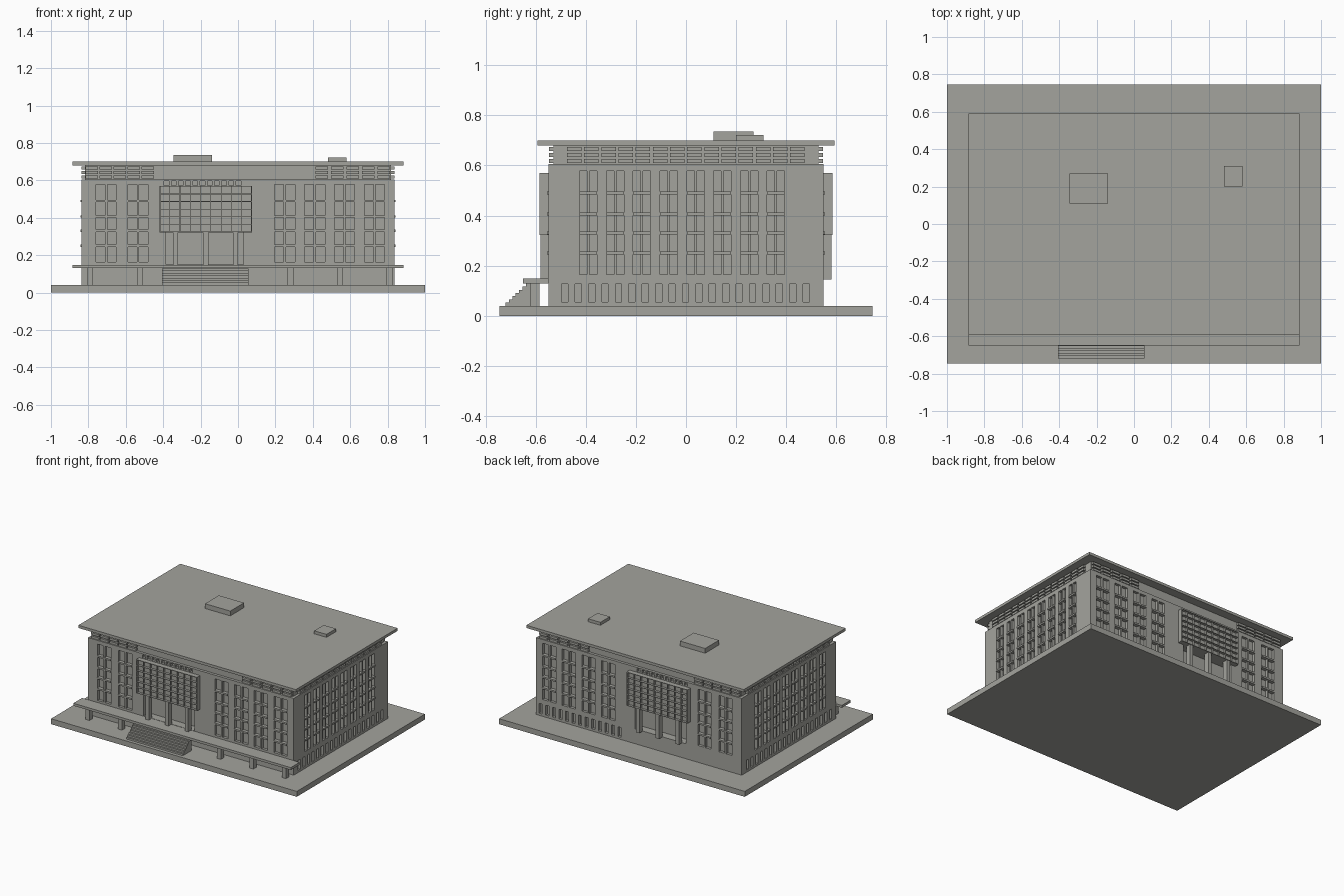
import bpy, bmesh

if "Cube" in bpy.data.objects:
    bpy.data.objects.remove(bpy.data.objects["Cube"])

stone = bpy.data.materials.new("grey_stone")
stone.diffuse_color = (0.37, 0.37, 0.34, 1)
stone.use_nodes = True
stone.node_tree.nodes["Principled BSDF"].inputs["Base Color"].default_value = stone.diffuse_color

HX, HY = 0.837, 0.548          # half width and half depth of the walls


def finish(name, bm):
    me = bpy.data.meshes.new(name)
    bm.to_mesh(me)
    bm.free()
    me.materials.append(stone)
    ob = bpy.data.objects.new(name, me)
    bpy.context.collection.objects.link(ob)
    return ob


def quad(bm, pts, flip=False):
    vs = [bm.verts.new(p) for p in pts]
    bm.faces.new(vs[::-1] if flip else vs)


def box(bm, x0, x1, y0, y1, z0, z1):
    x0, x1 = sorted((x0, x1))
    y0, y1 = sorted((y0, y1))
    b = [(x0, y0), (x1, y0), (x1, y1), (x0, y1)]
    quad(bm, [(x, y, z1) for x, y in b])
    quad(bm, [(x, y, z0) for x, y in b], True)
    for p, q in zip(b, b[1:] + b[:1]):
        quad(bm, [(*p, z0), (*q, z0), (*q, z1), (*p, z1)])


def box_object(name, *dims):
    bm = bmesh.new()
    box(bm, *dims)
    return finish(name, bm)


# Each side maps (along wall, depth inward, height) to a point
SIDES = {
    "front": (lambda u, d, z: (u, -HY + d, z), False),
    "back": (lambda u, d, z: (u, HY - d, z), True),
    "right": (lambda u, d, z: (HX - d, u, z), False),
    "left": (lambda u, d, z: (-HX + d, u, z), True),
}


def wall(bm, side, u, z, u_holes=(), z_holes=(), depth=0.02):
    """Wall rectangle with a recess at every crossing of u_holes and z_holes."""
    f, flip = SIDES[side]
    us = sorted({*u, *[v for h in u_holes for v in h]})
    zs = sorted({*z, *[v for h in z_holes for v in h]})
    for a, b in zip(us, us[1:]):
        for c, e in zip(zs, zs[1:]):
            hole = (a, b) in u_holes and (c, e) in z_holes
            d = depth if hole else 0
            ring = [(a, c), (b, c), (b, e), (a, e)]
            quad(bm, [f(p[0], d, p[1]) for p in ring], flip)
            if hole:
                for p, q in zip(ring, ring[1:] + ring[:1]):
                    quad(bm, [f(p[0], 0, p[1]), f(q[0], 0, q[1]),
                              f(q[0], d, q[1]), f(p[0], d, p[1])], flip)


def side_box(bm, side, u0, u1, d0, d1, z0, z1):
    f = SIDES[side][0]
    a, b = f(u0, d0, z0), f(u1, d1, z1)
    box(bm, a[0], b[0], a[1], b[1], z0, z1)


def pairs(centres, width, gap):
    return [h for c in centres for h in ((c - gap / 2 - width, c - gap / 2),
                                         (c + gap / 2, c + gap / 2 + width))]


ROWS = [(0.164, 0.244), (0.256, 0.324), (0.336, 0.400), (0.412, 0.484), (0.496, 0.578)]
VENT_Z = [(0.056, 0.128)]
LEFT_BAYS = [-0.705, -0.535]
RIGHT_BAYS = [0.25, 0.41, 0.57, 0.73]
SIDE_BAYS = [-0.39 + 0.107 * i for i in range(8)]
P0, P1 = -0.42, 0.075          # lattice bay extent

# Base slab
box_object("base_slab", -1, 1, -0.745, 0.745, 0, 0.04)

# Front and back walls: windows, entrance recess, notches over the lattice bay
for s in ("front", "back"):
    bm = bmesh.new()
    vents = [(0.145 + 0.0535 * i, 0.17 + 0.0535 * i) for i in range(13)] if s == "back" else []
    wall(bm, s, (-HX, P0), (0.145, 0.6), pairs(LEFT_BAYS, 0.048, 0.012), ROWS)
    wall(bm, s, (P1, HX), (0.145, 0.6), pairs(RIGHT_BAYS, 0.048, 0.012), ROWS)
    wall(bm, s, (-HX, P1), (0.04, 0.145))
    wall(bm, s, (P1, HX), (0.04, 0.145), vents, VENT_Z)
    wall(bm, s, (P0, P1), (0.145, 0.325), [(-0.385, 0.03)], [(0.15, 0.322)], 0.06)
    notches = [(-0.395 + 0.0385 * i, -0.37 + 0.0385 * i) for i in range(11)]
    wall(bm, s, (P0, P1), (0.325, 0.6), notches, [(0.573, 0.597)])
    finish(s + "_wall", bm)

# Side walls: tall window bays and a row of low vents
for s in ("right", "left"):
    bm = bmesh.new()
    wall(bm, s, (-HY, HY), (0.145, 0.6), pairs(SIDE_BAYS, 0.03, 0.01), ROWS)
    wall(bm, s, (-HY, HY), (0.04, 0.145),
         [(-0.496 + 0.0535 * i, -0.471 + 0.0535 * i) for i in range(19)], VENT_Z)
    finish(s + "_wall", bm)

# Thin sills between the window rows
bm = bmesh.new()
for s in SIDES:
    long = s in ("front", "back")
    half = 0.054 if long else 0.035
    for c in (LEFT_BAYS + RIGHT_BAYS if long else SIDE_BAYS):
        for lo, hi in zip(ROWS, ROWS[1:]):
            side_box(bm, s, c - half, c + half, -0.006, 0.004, lo[1], hi[0])
finish("window_sills", bm)

# Attic band: ledge, recessed core, and short louvre bars in three rows
box_object("attic_ledge", -HX, HX, -HY, HY, 0.599, 0.605)
box_object("attic_core", -HX + 0.02, HX - 0.02, -HY + 0.02, HY - 0.02, 0.605, 0.68)
bm = bmesh.new()
for s in SIDES:
    if s in ("front", "back"):
        starts = [-0.815 + 0.075 * i for i in range(5)] + [0.415 + 0.083 * i for i in range(5)]
        length = 0.066
    else:
        starts = [-0.475 + 0.0685 * i for i in range(14)]
        length = 0.058
    for u in starts:
        for z in (0.609, 0.633, 0.657):
            side_box(bm, s, u, u + length, 0.001, 0.022, z, z + 0.016)
finish("attic_louvres", bm)

# Roof and rooftop boxes
box_object("roof_slab", -0.885, 0.885, -0.592, 0.592, 0.68, 0.70)
box_object("roof_house", -0.345, -0.14, 0.11, 0.27, 0.70, 0.735)
box_object("roof_hatch", 0.48, 0.58, 0.20, 0.31, 0.70, 0.722)

# Lattice bays with three columns below, front and back
for s in ("front", "back"):
    bm = bmesh.new()
    Z0, Z1, OUT = 0.322, 0.57, -0.036
    side_box(bm, s, P0, P1, -0.018, 0, Z0, Z1)
    for u in (P0, P1 - 0.006):
        side_box(bm, s, u, u + 0.006, OUT, 0, Z0, Z1)
    for i in range(7):
        z = Z0 + (Z1 - Z0 - 0.004) * i / 6
        side_box(bm, s, P0, P1, OUT, 0, z, z + 0.004)
    for i in range(1, 9):
        u = P0 + (P1 - P0) * i / 9
        side_box(bm, s, u - 0.0015, u + 0.0015, OUT + 0.003, 0, Z0, Z1)
    finish(s + "_lattice", bm)
    bm = bmesh.new()
    for u in (-0.334, -0.173, -0.013):
        side_box(bm, s, u - 0.014, u + 0.014, -0.032, 0.005, 0.145, Z0)
    finish(s + "_columns", bm)

# Terrace slab, its posts, and the entrance stairs
box_object("terrace_slab", -0.885, 0.885, -0.65, -HY, 0.13, 0.148)
bm = bmesh.new()
for x in (-0.79, -0.525, 0.28, 0.545, 0.81):
    box(bm, x - 0.016, x + 0.016, -0.622, -0.585, 0.04, 0.13)
finish("terrace_posts", bm)
bm = bmesh.new()
STEPS = 7
for i in range(STEPS):
    z = 0.04 + 0.0128 * i
    box(bm, -0.405, 0.055, -0.72 + 0.0135 * i, -0.622, z, z + 0.0128)
finish("entrance_stairs", bm)
